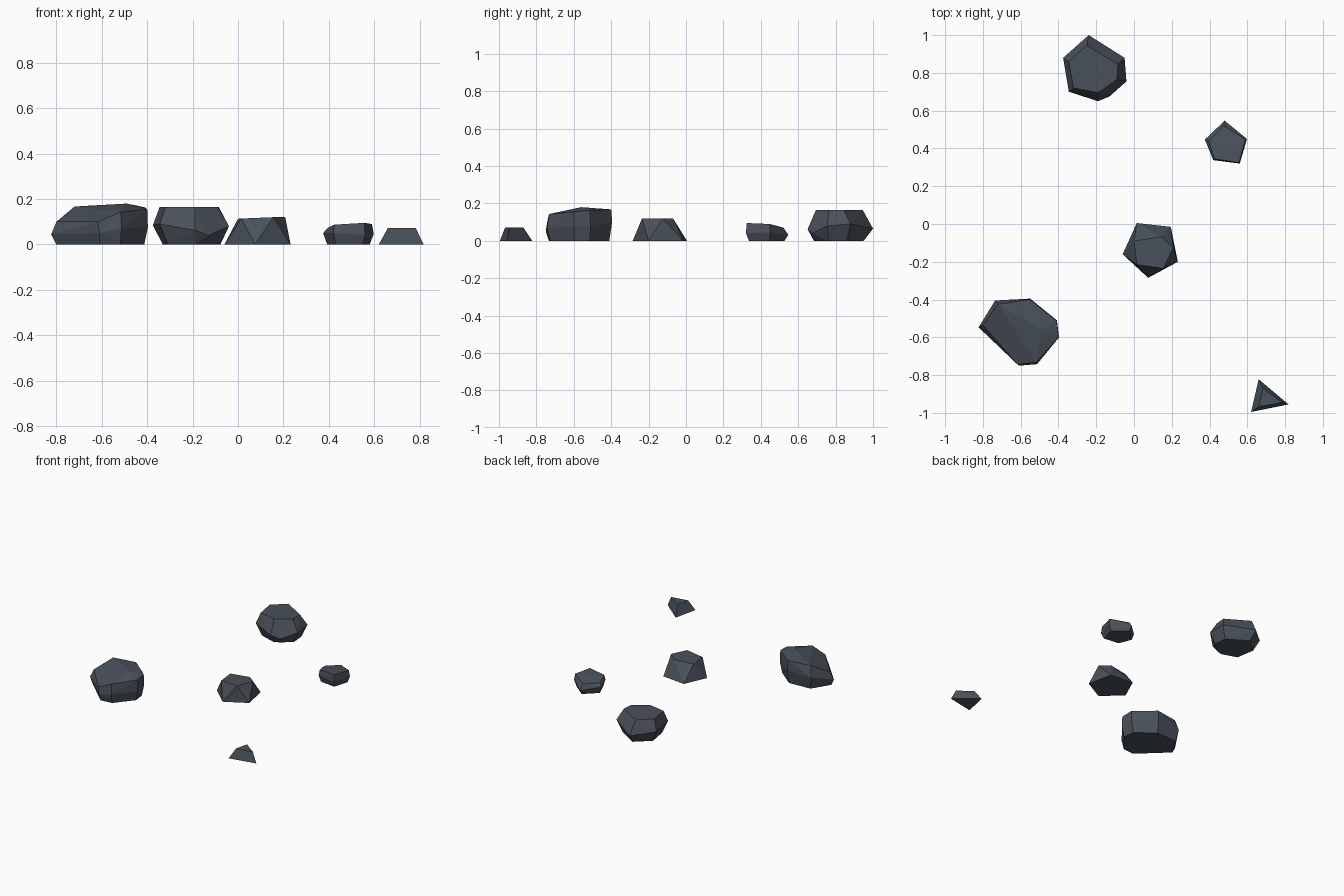
import bpy, bmesh, math
from mathutils import Vector

slate = bpy.data.materials.new("dark_slate")
slate.diffuse_color = (0.066, 0.082, 0.102, 1)


def rock(name, girdle, crown, foot=None):
    """Faceted stone: hull of the widest ring, the crown ring and a shrunken flat foot."""
    pts = [Vector(p) for p in girdle + crown]
    if foot:
        c = sum((Vector(p) for p in girdle), Vector()) / len(girdle)
        for p in girdle:
            q = c + (Vector(p) - c) * foot
            pts.append(Vector((q.x, q.y, 0)))
    bm = bmesh.new()
    for p in pts:
        bm.verts.new(p)
    hull = bmesh.ops.convex_hull(bm, input=bm.verts[:])
    loose = {g for g in hull["geom_interior"] + hull["geom_unused"]
             if isinstance(g, bmesh.types.BMVert)}
    bmesh.ops.delete(bm, geom=list(loose), context='VERTS')
    # merge nearly coplanar triangles into broad facets
    bmesh.ops.dissolve_limit(bm, angle_limit=math.radians(4),
                             verts=bm.verts[:], edges=bm.edges[:])
    bmesh.ops.recalc_face_normals(bm, faces=bm.faces[:])
    me = bpy.data.meshes.new(name)
    bm.to_mesh(me)
    bm.free()
    me.materials.append(slate)
    bpy.context.collection.objects.link(bpy.data.objects.new(name, me))


# large stone, front left
rock("large_rock",
     [(-.823, -.547, .045), (-.735, -.405, .09), (-.55, -.395, .10), (-.408, -.51, .08),
      (-.397, -.60, .075), (-.513, -.742, .07), (-.61, -.75, .05)],
     [(-.80, -.535, .10), (-.72, -.425, .167), (-.55, -.40, .168), (-.408, -.515, .163),
      (-.40, -.60, .155), (-.517, -.733, .143), (-.617, -.742, .10), (-.49, -.56, .18)],
     .91)

# medium stone, back left
rock("back_rock",
     [(-.24, 1.0, .065), (-.05, .88, .09), (-.04, .755, .08), (-.13, .675, .04),
      (-.19, .65, .062), (-.345, .70, .09), (-.375, .88, .085)],
     [(-.25, .945, .165), (-.085, .845, .165), (-.09, .765, .165),
      (-.19, .695, .165), (-.32, .72, .165), (-.345, .86, .165)],
     .76)

# small stone, right
rock("small_rock",
     [(.48, .547, .033), (.598, .45, .045), (.56, .32, .042), (.42, .338, .05), (.375, .447, .05)],
     [(.475, .52, .071), (.59, .447, .09), (.556, .325, .095), (.425, .345, .087), (.395, .44, .073)],
     .84)

# half-buried stone, centre
rock("centre_rock",
     [(.015, .005, 0), (.195, -.015, 0), (.232, -.20, 0), (.075, -.285, 0), (-.06, -.16, 0)],
     [(0, -.09, .113), (.145, -.068, .118), (.208, -.125, .12), (.155, -.235, .12), (.015, -.215, .114)])

# pebble shard, front right
rock("shard_rock",
     [(.66, -.822, 0), (.818, -.955, 0), (.62, -.995, 0)],
     [(.682, -.87, .072), (.783, -.945, .072), (.66, -.967, .072)])
